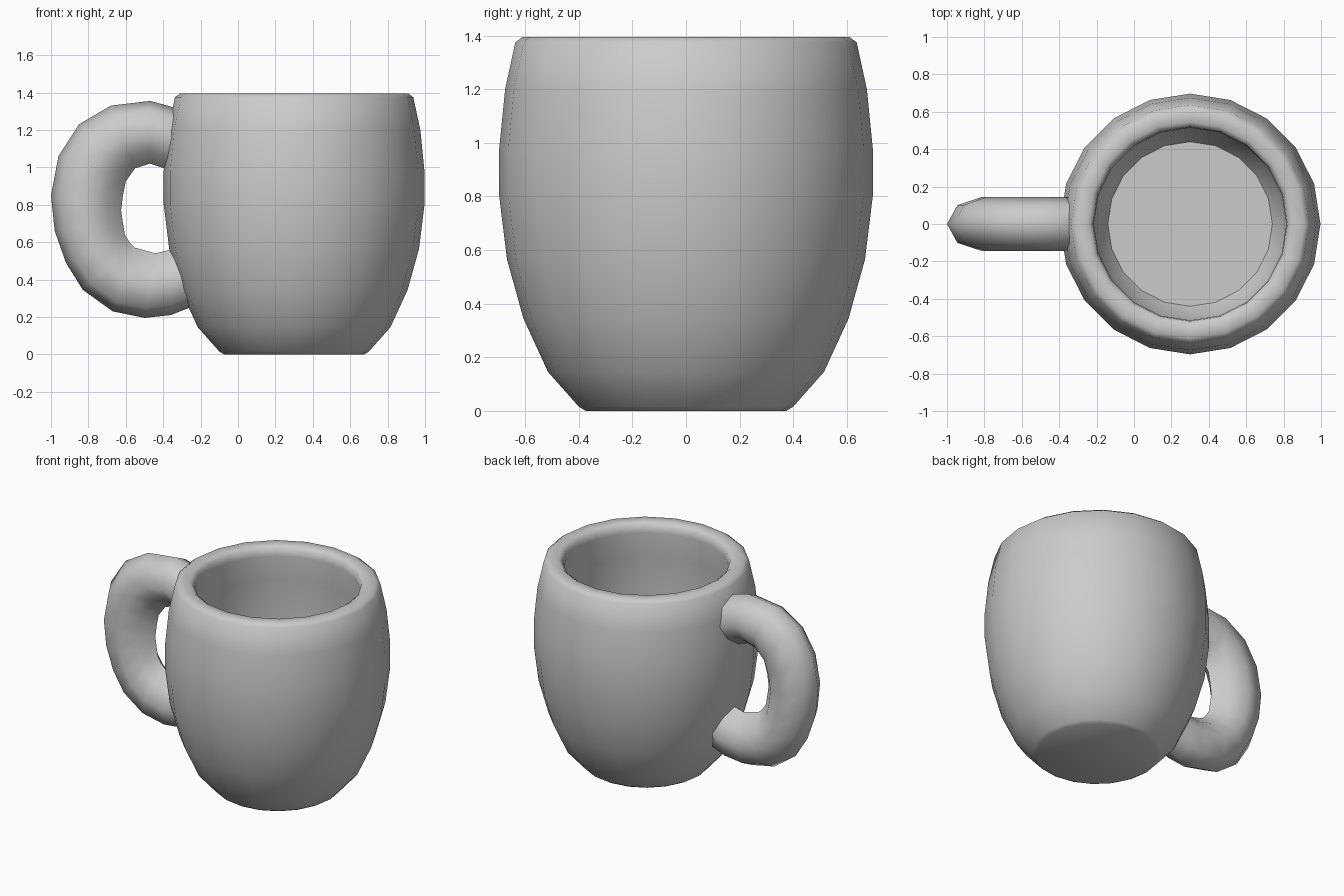
import bpy, bmesh, math
from mathutils import Vector

cube = bpy.data.objects.get("Cube")
if cube:
    bpy.data.objects.remove(cube, do_unlink=True)

# Single grey clay colour
grey = bpy.data.materials.new("plain grey")
grey.use_nodes = True
colour = (0.6, 0.6, 0.6, 1)
grey.diffuse_color = colour
grey.node_tree.nodes["Principled BSDF"].inputs["Base Color"].default_value = colour


def loft(name, rings, angle):
    """Skin a row of closed rings, cap both ends and smooth the result."""
    bm = bmesh.new()
    loops = [[bm.verts.new(p) for p in ring] for ring in rings]
    for a, b in zip(loops, loops[1:]):
        for i in range(len(a)):
            j = (i + 1) % len(a)
            bm.faces.new((a[i], a[j], b[j], b[i]))
    bm.faces.new(loops[0])
    bm.faces.new(loops[-1])
    bmesh.ops.recalc_face_normals(bm, faces=bm.faces)
    mesh = bpy.data.meshes.new(name)
    bm.to_mesh(mesh)
    bm.free()
    mesh.materials.append(grey)
    obj = bpy.data.objects.new(name, mesh)
    bpy.context.collection.objects.link(obj)
    bpy.ops.object.select_all(action="DESELECT")
    obj.select_set(True)
    bpy.context.view_layer.objects.active = obj
    bpy.ops.object.shade_smooth_by_angle(angle=math.radians(angle))
    return obj


# Cup: one profile (radius, height) up the outside, over the rim, down to the floor
SIDES = 20
CENTRE_X = 0.3
profile = [
    (0.375, 0), (0.40, 0.015), (0.515, 0.145), (0.607, 0.345), (0.668, 0.565),
    (0.697, 0.8), (0.697, 0.98), (0.675, 1.2), (0.637, 1.375), (0.61, 1.395),
    (0.545, 1.395), (0.52, 1.375), (0.515, 1.33), (0.535, 1.15), (0.55, 0.9),
    (0.535, 0.55), (0.50, 0.35), (0.44, 0.25),
]
turn = [2 * math.pi * i / SIDES for i in range(SIDES)]
loft("cup_body", [[(CENTRE_X + r * math.cos(t), r * math.sin(t), z) for t in turn]
                  for r, z in profile], 50)

# Handle: matching points (x, z) along its outer and inner edges
outer = [(-0.30, 1.30), (-0.36, 1.325), (-0.47, 1.355), (-0.68, 1.33), (-0.85, 1.23),
         (-0.96, 1.06), (-1.0, 0.85), (-0.98, 0.66), (-0.92, 0.49), (-0.83, 0.345),
         (-0.67, 0.23), (-0.5, 0.195), (-0.36, 0.21), (-0.22, 0.265)]
inner = [(-0.30, 0.96), (-0.38, 0.99), (-0.47, 1.02), (-0.55, 0.995), (-0.60, 0.925),
         (-0.615, 0.85), (-0.625, 0.77), (-0.615, 0.70), (-0.605, 0.64), (-0.58, 0.60),
         (-0.55, 0.57), (-0.44, 0.54), (-0.36, 0.56), (-0.29, 0.60)]
HALF_DEPTH = 0.145
# Eight-sided section, rounded outside and flatter inside: (outward, sideways)
section = [(1, 0), (0.7, 0.7), (0, 1), (-0.6, 0.6),
           (-1, 0), (-0.6, -0.6), (0, -1), (0.7, -0.7)]
rings = []
for (ox, oz), (ix, iz) in zip(outer, inner):
    mid = Vector((ox + ix, 0, oz + iz)) / 2
    out = Vector((ox - ix, 0, oz - iz)) / 2
    rings.append([mid + out * u + Vector((0, HALF_DEPTH * v, 0)) for u, v in section])
loft("handle", rings, 60)
